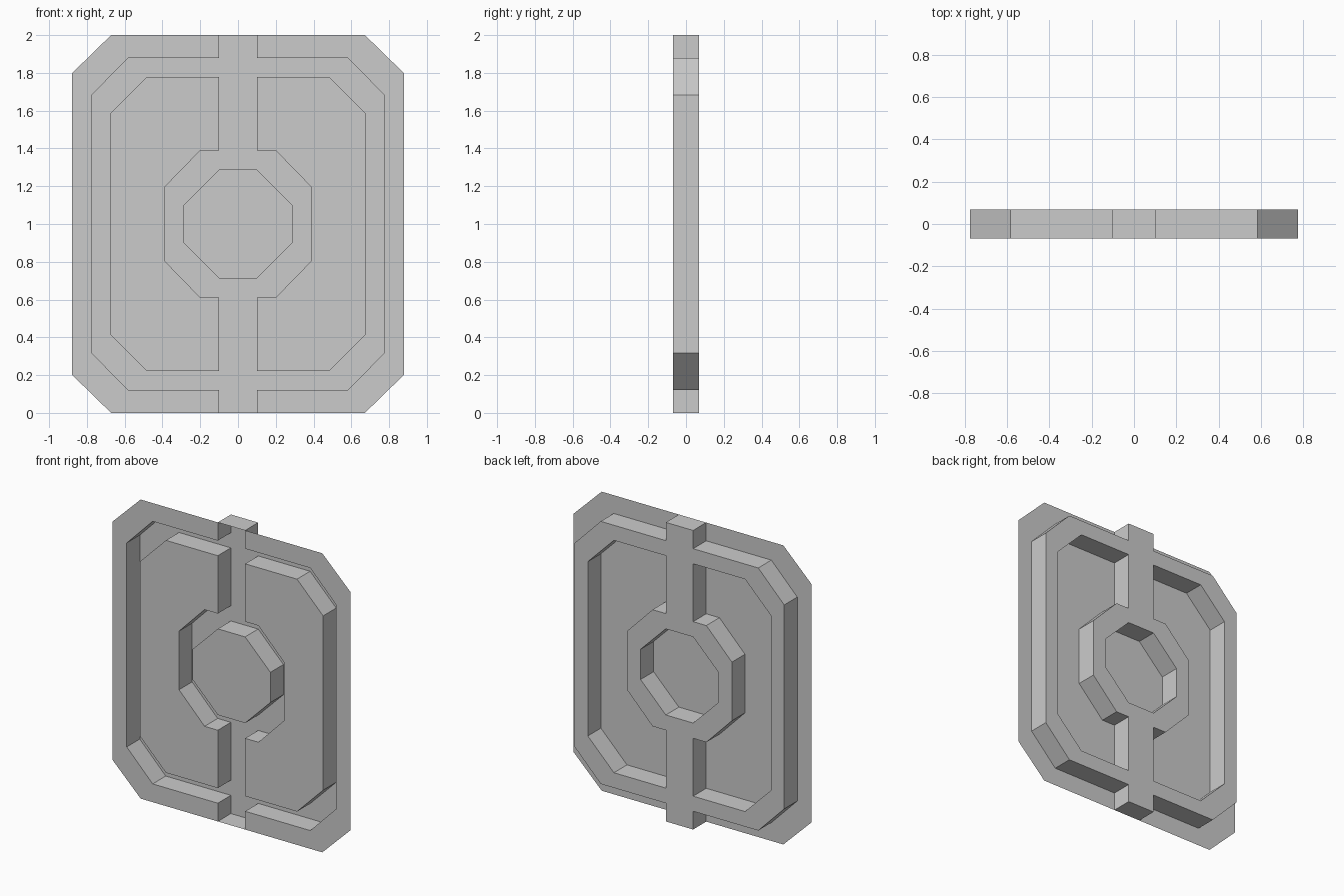
import bpy, bmesh

if "Cube" in bpy.data.objects:
    bpy.data.objects.remove(bpy.data.objects["Cube"])

FRONT, BACK = -0.069, 0.069
BAR = 0.101          # half width of the vertical channel
ZC = 1.0             # vertical centre of the panel


def path(*upper):
    """Right-hand outline: upper points (x, height above centre), mirrored downward."""
    pts = list(upper)
    pts += [(x, -h) for x, h in reversed(upper)]
    return [(x, ZC + h) for x, h in pts]


# Nested outlines from the rim to the hub
outer = path((BAR, 1.0), (0.672, 1.0), (0.88, 0.797))
ring_out = path((BAR, 0.878), (0.583, 0.878), (0.775, 0.682))
ring_in = path((BAR, 0.777), (0.485, 0.777), (0.678, 0.583))
hub_out = path((BAR, 0.39), (0.199, 0.39), (0.388, 0.196))
hub_in = path((BAR, 0.288), (0.288, BAR))

bm = bmesh.new()


def flat(pts, y):
    bm.faces.new([bm.verts.new((x, y, z)) for x, z in pts])


def wall(pts):
    for (x1, z1), (x2, z2) in zip(pts, pts[1:]):
        bm.faces.new([bm.verts.new(p) for p in (
            (x1, FRONT, z1), (x2, FRONT, z2), (x2, BACK, z2), (x1, BACK, z1))])


def flip(pts, s):
    return [(s * x, z) for x, z in pts]


for s in (1, -1):
    rings = [flip(p, s) for p in (outer, ring_out, ring_in, hub_out, hub_in)]
    # Alternating front fields and recessed grooves
    for i, (a, b) in enumerate(zip(rings, rings[1:])):
        flat(a + b[::-1], BACK if i % 2 else FRONT)
        if i % 2 == 0:               # channel side walls beside front fields
            wall([a[0], b[0]])
            wall([a[-1], b[-1]])
    for r in rings[1:]:
        wall(r)

# Hub plate, vertical channel floor, and its end walls
flat(hub_in + flip(hub_in, -1)[::-1], FRONT)
levels = [p[0][1] for p in (outer, ring_out, ring_in, hub_out, hub_in)]
for s in (1, -1):
    zs = [ZC + s * (z - ZC) for z in levels]
    right = [(BAR, z) for z in zs]
    flat(right + flip(right, -1)[::-1], BACK)
    for z in (zs[0], zs[-1]):
        wall([(-BAR, z), (BAR, z)])

bmesh.ops.remove_doubles(bm, verts=bm.verts, dist=1e-4)
bmesh.ops.recalc_face_normals(bm, faces=bm.faces)
# Make the sheet face the front
if sum(f.normal.y * f.calc_area() for f in bm.faces) > 0:
    bmesh.ops.reverse_faces(bm, faces=bm.faces)

mesh = bpy.data.meshes.new("embossed_panel")
bm.to_mesh(mesh)
bm.free()
panel = bpy.data.objects.new("embossed_panel", mesh)
bpy.context.collection.objects.link(panel)
